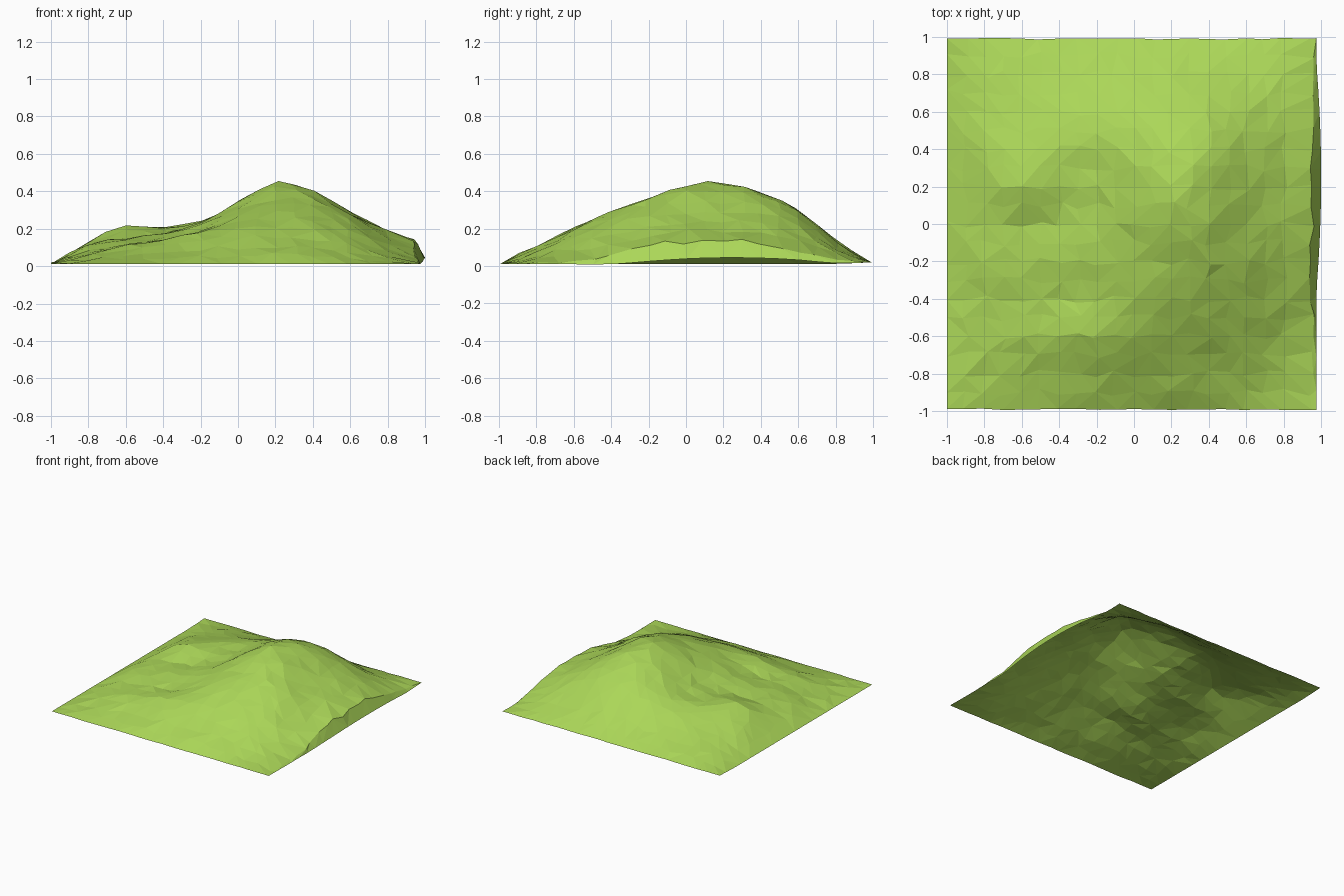
import bpy, bmesh, random

if "Cube" in bpy.data.objects:
    bpy.data.objects.remove(bpy.data.objects["Cube"])
random.seed(4)

# Cross-sections of the hill: y -> heights at the inner XS stations
XS = [-1, -.8, -.6, -.4, -.2, 0, .2, .4, .6, .8, .95, 1]
SECTIONS = {
    -.8: [.04, .06, .07, .09, .10, .11, .09, .07, .04, .02],
    -.6: [.07, .11, .14, .18, .20, .20, .19, .15, .08, .03],
    -.4: [.08, .115, .135, .18, .26, .29, .28, .22, .12, .05],
    -.2: [.11, .15, .17, .22, .30, .36, .355, .27, .16, .11],
    0:   [.12, .155, .165, .225, .34, .43, .40, .28, .19, .13],
    .2:  [.13, .22, .20, .23, .34, .445, .405, .29, .19, .135],
    .4:  [.12, .18, .205, .24, .32, .39, .38, .28, .18, .125],
    .6:  [.09, .13, .17, .21, .26, .30, .29, .22, .13, .08],
    .8:  [.06, .08, .09, .11, .13, .14, .13, .10, .07, .04],
}


def curve(keys, vals, t):
    """Smooth curve through the (key, value) points."""
    n = len(keys)
    i = max(k for k in range(n - 1) if k == 0 or keys[k] <= t)

    def slope(k):
        a, b = max(k - 1, 0), min(k + 1, n - 1)
        return (vals[b] - vals[a]) / (keys[b] - keys[a])
    h = keys[i + 1] - keys[i]
    s = min(1, max(0, (t - keys[i]) / h))
    w = s * s * (3 - 2 * s)
    return (vals[i] * (1 - w) + vals[i + 1] * w
            + h * (s * (1 - s) ** 2 * slope(i) - s * s * (1 - s) * slope(i + 1)))


def right_bulge(y):
    return max(0, 1 - ((y - .25) / .6) ** 2)


def height(x, y):
    ys = [-1] + list(SECTIONS) + [1]
    cols = [curve(XS, [.012] + SECTIONS[k] + [.01 + .035 * right_bulge(k)], x)
            for k in SECTIONS]
    return curve(ys, [.012] + cols + [.02], y)


# Hill: jittered faceted sheet, open underneath
N = 20
bm = bmesh.new()
grid = []
for j in range(N + 1):
    row = []
    for i in range(N + 1):
        x, y = -1 + 2 * i / N, -1 + 2 * j / N
        inner_x, inner_y = 0 < i < N, 0 < j < N
        if i == N - 1:
            x = .95
        jit = .012 if i == N - 1 else .02
        if inner_x:
            x += random.uniform(-jit, jit)
        if inner_y:
            y += random.uniform(-.02, .02)
        z = height(x, y)
        if inner_x and inner_y:
            z += random.uniform(-.006, .006)
        if i == N:
            x = .975 + .025 * right_bulge(y)
        if not inner_y:
            y *= .99 + random.uniform(-.004, .004)
            x = min(x, .975)
        row.append(bm.verts.new((x, y, max(z, 0))))
    grid.append(row)
for j in range(N):
    for i in range(N):
        a, b = grid[j][i], grid[j][i + 1]
        c, d = grid[j + 1][i + 1], grid[j + 1][i]
        # split each quad along its flatter-looking, higher diagonal
        if a.co.z + c.co.z > b.co.z + d.co.z:
            tris = ((a, b, c), (a, c, d))
        else:
            tris = ((a, b, d), (b, c, d))
        for tri in tris:
            bm.faces.new(tri)
mesh = bpy.data.meshes.new("hill")
bm.to_mesh(mesh)
bm.free()
hill = bpy.data.objects.new("hill", mesh)
bpy.context.collection.objects.link(hill)

# Grass colour
grass = bpy.data.materials.new("grass")
grass.diffuse_color = (.41, .68, .098, 1)
grass.use_nodes = True
grass.node_tree.nodes["Principled BSDF"].inputs["Base Color"].default_value = grass.diffuse_color
mesh.materials.append(grass)
